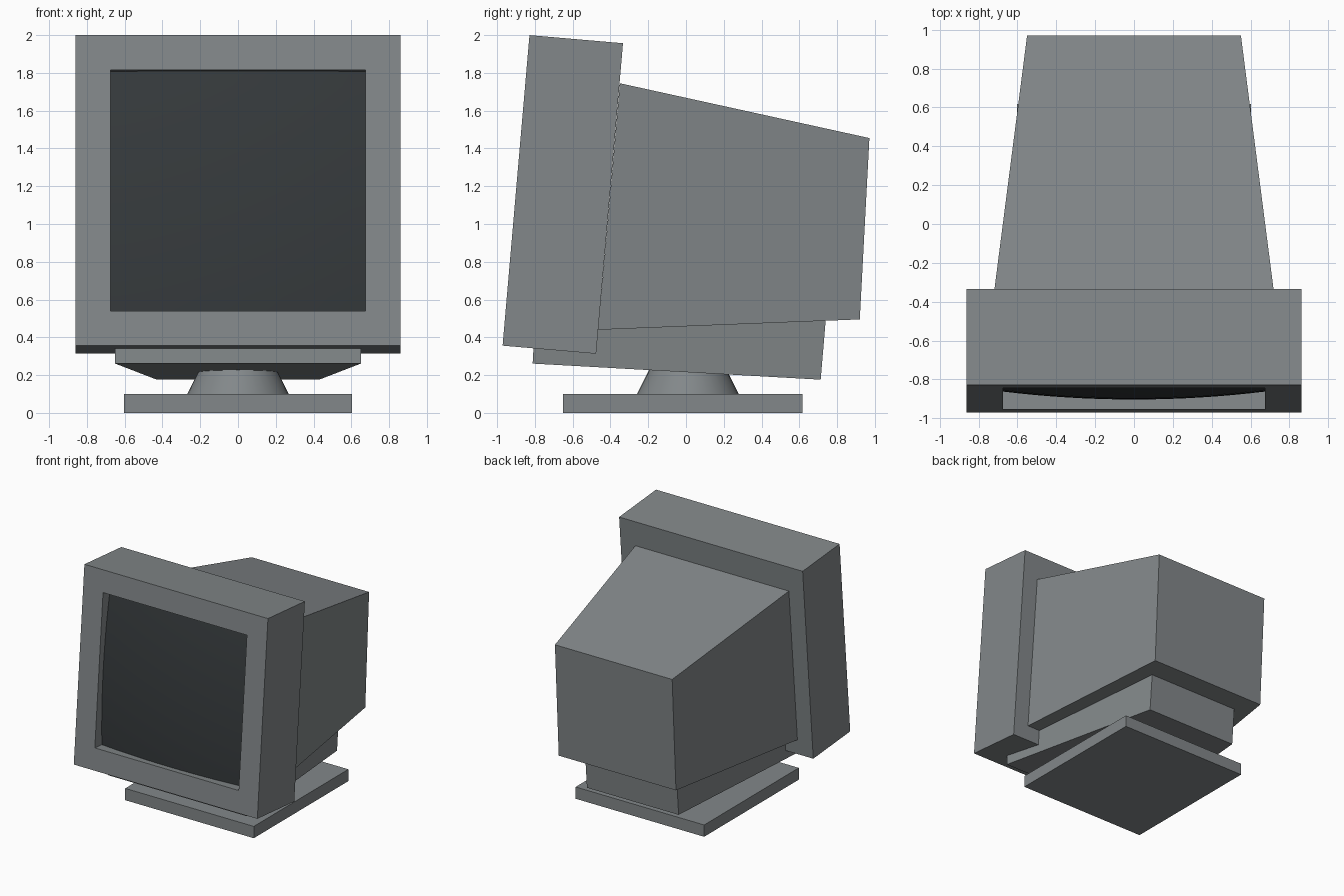
import bpy, bmesh
from math import radians

if "Cube" in bpy.data.objects:
    bpy.data.objects.remove(bpy.data.objects["Cube"])

TILT = radians(-4.95)
PIVOT = (0, -0.971, 0.356)      # lower front edge of the bezel


def material(name, rgb):
    mat = bpy.data.materials.new(name)
    mat.diffuse_color = (*rgb, 1)
    mat.use_nodes = True
    mat.node_tree.nodes["Principled BSDF"].inputs["Base Color"].default_value = mat.diffuse_color
    return mat


CASE = material("case_grey", (0.225, 0.245, 0.253))
GLASS = material("dark_glass", (0.036, 0.042, 0.045))


def finish(name, bm, mat=CASE):
    mesh = bpy.data.meshes.new(name)
    bm.to_mesh(mesh)
    bm.free()
    mesh.materials.append(mat)
    obj = bpy.data.objects.new(name, mesh)
    bpy.context.collection.objects.link(obj)
    return obj


def loft(name, rings):
    """Closed solid through upright rectangles: (half width, (y, z) low, (y, z) high)."""
    bm = bmesh.new()
    loops = []
    for w, (y0, z0), (y1, z1) in rings:
        corners = [(-w, y0, z0), (w, y0, z0), (w, y1, z1), (-w, y1, z1)]
        loops.append([bm.verts.new(c) for c in corners])
    for a, b in zip(loops, loops[1:]):
        for i in range(4):
            j = (i + 1) % 4
            bm.faces.new((a[i], a[j], b[j], b[i]))
    bm.faces.new(loops[0])
    bm.faces.new(loops[-1])
    bmesh.ops.recalc_face_normals(bm, faces=bm.faces)
    return finish(name, bm)


def lean(obj):
    obj.location = PIVOT
    obj.rotation_euler.x = TILT


# Bezel with recessed opening: recess floor, opening edge, outer front, back
H, LOW, HIGH, OPEN = 1.65, 0.185, 1.465, 0.675
bezel = loft("bezel", [
    (OPEN, (0.13, LOW), (0.13, HIGH)),
    (OPEN, (0, LOW), (0, HIGH)),
    (0.861, (0, 0), (0, H)),
    (0.861, (0.497, 0), (0.497, H)),
])
lean(bezel)

# Bulging screen glass set into the opening
bm = bmesh.new()
bmesh.ops.create_grid(bm, x_segments=16, y_segments=16, size=1)
for v in bm.verts:
    a, b = v.co.x, v.co.y
    depth = 0.018 + 0.041 * a * a + 0.036 * b * b
    v.co = (a * OPEN, depth, (LOW + HIGH) / 2 + b * (HIGH - LOW) / 2)
for f in bm.faces:
    f.smooth = True
screen = finish("screen", bm, GLASS)
lean(screen)

# Tapered rear housing
loft("rear_housing", [
    (0.72, (-0.465, 0.44), (-0.35, 1.745)),
    (0.55, (0.92, 0.495), (0.971, 1.455)),
])

# Tapered block under the housing
loft("underside_block", [
    (0.65, (-0.812, 0.261), (-0.803, 0.42)),
    (0.43, (0.713, 0.176), (0.743, 0.53)),
])

# Swivel neck
bpy.ops.mesh.primitive_cone_add(vertices=32, radius1=0.269, radius2=0.169,
                                depth=0.2, location=(0, 0.01, 0.2))
neck = bpy.context.object
neck.name = "swivel_neck"
neck.data.materials.append(CASE)
bpy.ops.object.shade_smooth_by_angle(angle=radians(30))

# Base plate
loft("base_plate", [
    (0.603, (-0.65, 0), (-0.65, 0.1)),
    (0.603, (0.618, 0), (0.618, 0.1)),
])
